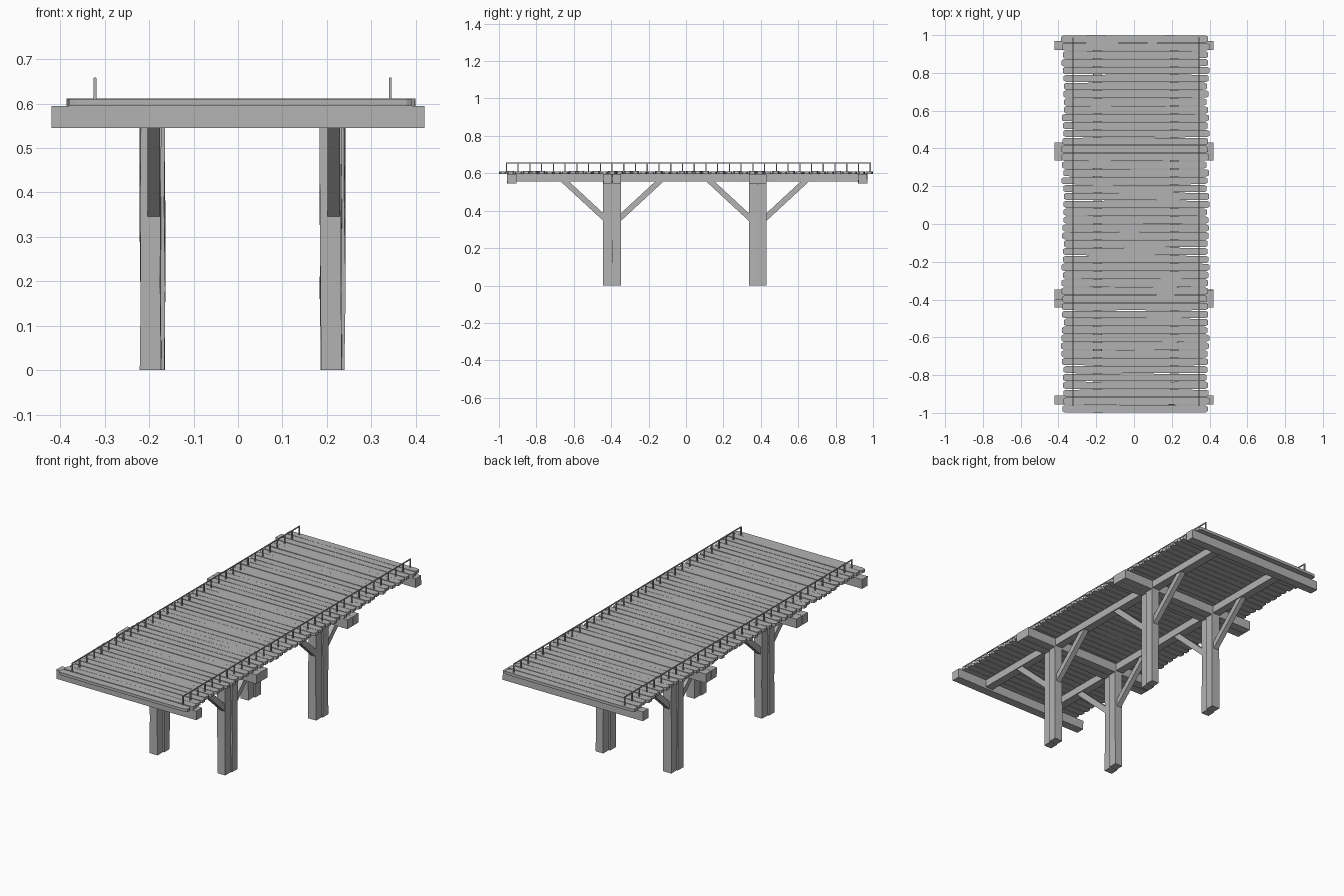
import bpy, bmesh, random
from mathutils import Vector

if "Cube" in bpy.data.objects:
    bpy.data.objects.remove(bpy.data.objects["Cube"])

random.seed(4)

wood = bpy.data.materials.new("weathered grey wood")
wood.diffuse_color = (0.45, 0.45, 0.45, 1)
wood.use_nodes = True
wood.node_tree.nodes["Principled BSDF"].inputs["Base Color"].default_value = wood.diffuse_color


def finish(name, bm):
    bmesh.ops.recalc_face_normals(bm, faces=bm.faces[:])
    me = bpy.data.meshes.new(name)
    bm.to_mesh(me)
    bm.free()
    me.materials.append(wood)
    ob = bpy.data.objects.new(name, me)
    bpy.context.collection.objects.link(ob)
    return ob


def loft(bm, rings):
    """Skin a list of vertex rings and cap both ends."""
    loops = [[bm.verts.new(p) for p in r] for r in rings]
    n = len(loops[0])
    for a, b in zip(loops, loops[1:]):
        for i in range(n):
            j = (i + 1) % n
            bm.faces.new((a[i], a[j], b[j], b[i]))
    bm.faces.new(loops[0][::-1])
    bm.faces.new(loops[-1])


def beam(name, p, q, w, h, side, wobble=0.0, steps=1):
    """Rectangular timber from p to q; w is along side, h across it."""
    p, q, s = Vector(p), Vector(q), Vector(side)
    up = (q - p).normalized().cross(s)
    rings = []
    for k in range(steps + 1):
        c = p.lerp(q, k / steps)
        ring = []
        for a, b in ((-1, -1), (1, -1), (1, 1), (-1, 1)):
            j = random.uniform(-wobble, wobble)
            ring.append(c + s * (a * w / 2 + j) + up * (b * h / 2))
        rings.append(ring)
    bm = bmesh.new()
    loft(bm, rings)
    return finish(name, bm)


X, Y = (1, 0, 0), (0, 1, 0)
post_x = (-0.193, 0.213)
trestle_y = (-0.395, 0.383)

# Trestles: doubled posts, doubled cross beams and diagonal braces
for cy in trestle_y:
    for d, dx in ((-0.024, -0.004), (0.024, 0.004)):
        beam("cross_beam", (-0.42, cy + d, 0.570), (0.42, cy + d, 0.570),
             0.046, 0.05, Y, 0.001, 4)
        for px in post_x:
            beam("post", (px + dx, cy + d, 0), (px + dx, cy + d, 0.55),
                 0.047, 0.047, X, 0.002, 3)
    for px in post_x:
        for s in (-1, 1):
            beam("diagonal_brace", (px + 0.003, cy + s * 0.035, 0.355),
                 (px + 0.003, cy + s * 0.262, 0.565), 0.028, 0.03, X)

# End cross beams
for cy in (-0.932, 0.945):
    beam("end_cross_beam", (-0.42, cy, 0.570), (0.42, cy, 0.570),
         0.048, 0.05, Y, 0.001, 4)

# Long stringers under the deck
for px in post_x:
    beam("stringer", (px, -0.95, 0.576), (px, 0.96, 0.576),
         0.045, 0.042, X, 0.001, 8)

# Deck planks with worn, wavy edges and narrowed ends
COUNT = 48
pitch = 2 / COUNT
for i in range(COUNT):
    cy = -1 + pitch * (i + 0.5)
    x0 = -0.378 + random.uniform(-0.008, 0.008)
    x1 = 0.392 + random.uniform(-0.008, 0.008)
    top = 0.611 + random.uniform(-0.001, 0.001)
    stations = [(x0, 0.62), (x0 + 0.012, 0.95), (-0.2, 1), (0, 1),
                (0.2, 1), (x1 - 0.012, 0.95), (x1, 0.62)]
    rings = []
    for x, f in stations:
        lo = cy - pitch * 0.495 * f + random.uniform(0, 0.002)
        hi = cy + pitch * 0.495 * f - random.uniform(0, 0.002)
        rings.append([(x, lo, 0.595), (x, hi, 0.595), (x, hi, top), (x, lo, top)])
    bm = bmesh.new()
    loft(bm, rings)
    finish("deck_plank", bm)

# Thin kerb railings: pickets and a top wire on each side
PICKETS = 32
for rx in (-0.322, 0.343):
    for i in range(PICKETS):
        y = -0.96 + 1.945 * i / (PICKETS - 1)
        beam("rail_picket", (rx, y, 0.605), (rx, y, 0.658), 0.006, 0.006, X)
    beam("top_rail", (rx, -0.963, 0.656), (rx, 0.988, 0.656), 0.005, 0.005, X)
